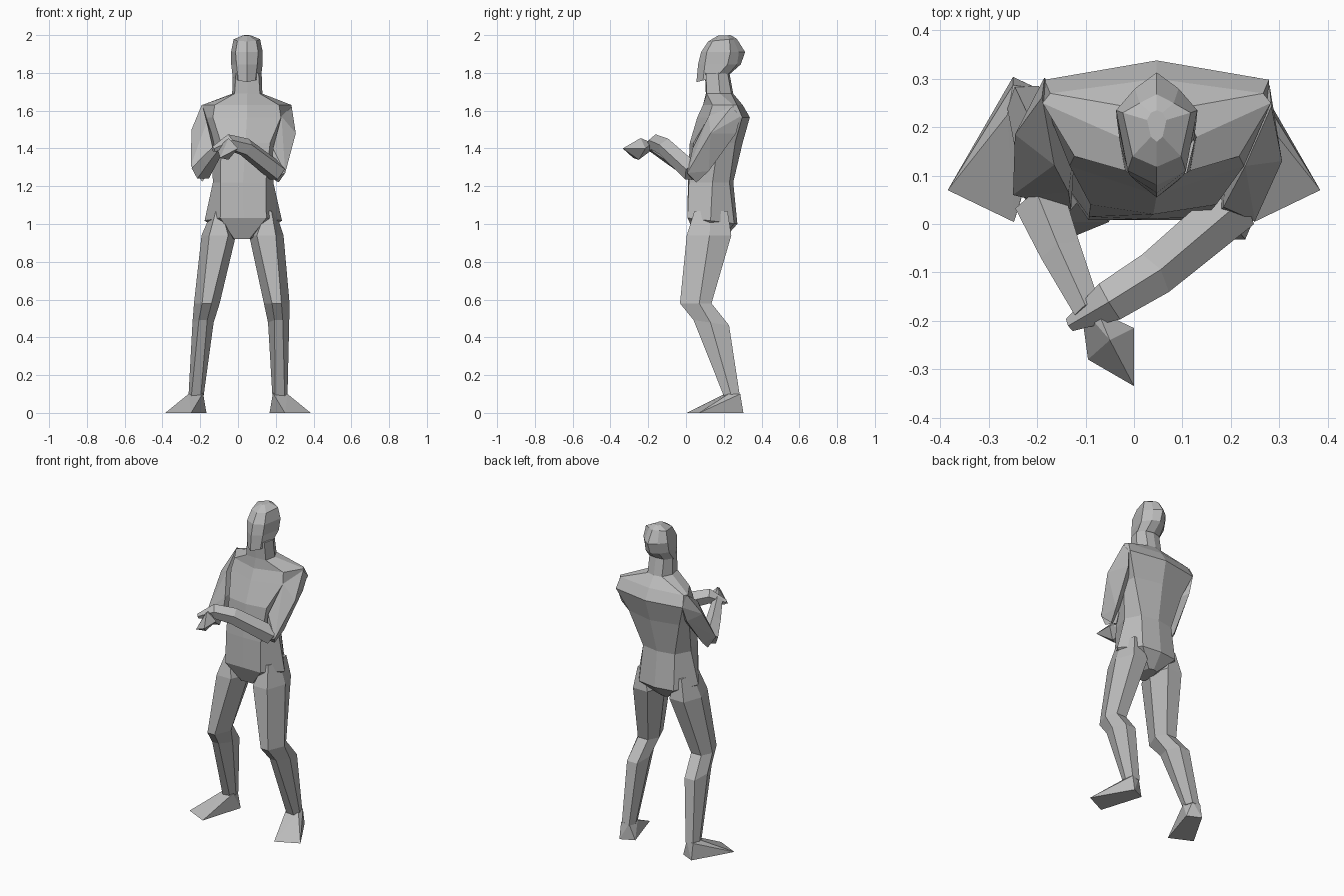
import bpy
import bmesh
from math import cos, sin, pi
from mathutils import Vector

default_cube = bpy.data.objects.get("Cube")
if default_cube:
    bpy.data.objects.remove(default_cube, do_unlink=True)

# One plain grey for the whole figure
grey = bpy.data.materials.new("plain_grey")
grey.use_nodes = True
grey.diffuse_color = (0.5, 0.5, 0.5, 1)
grey.node_tree.nodes["Principled BSDF"].inputs["Base Color"].default_value = grey.diffuse_color


def finish(bm, name):
    """Turn a bmesh into a flat shaded object."""
    bmesh.ops.recalc_face_normals(bm, faces=bm.faces[:])
    mesh = bpy.data.meshes.new(name)
    bm.to_mesh(mesh)
    bm.free()
    mesh.materials.append(grey)
    obj = bpy.data.objects.new(name, mesh)
    bpy.context.collection.objects.link(obj)
    return obj


def loft(name, rings):
    """Skin a stack of point rings and cap both ends."""
    bm = bmesh.new()
    loops = [[bm.verts.new(point) for point in ring] for ring in rings]
    count = len(loops[0])
    for low, high in zip(loops, loops[1:]):
        for i in range(count):
            j = (i + 1) % count
            bm.faces.new((low[i], low[j], high[j], high[i]))
    bm.faces.new(loops[0])
    bm.faces.new(loops[-1])
    return finish(bm, name)


def section(centre, height, half, tilt=0.0):
    """Symmetric ring from half a profile of (x, y) pairs, front to back."""
    mirrored = [(-x, y) for x, y in reversed(half) if x > 0]
    return [(centre + x, y, height + tilt * (y - 0.15)) for x, y in half + mirrored]


def tube(name, path, sides=5):
    """Faceted limb along a path of (x, y, z, radius)."""
    points = [Vector(p[:3]) for p in path]
    rings = []
    for i, point in enumerate(points):
        before = (point - points[i - 1]).normalized() if i else Vector()
        after = (points[i + 1] - point).normalized() if i + 1 < len(points) else Vector()
        turn = (before + after).to_track_quat("Y", "Z")
        angles = [2 * pi * k / sides + pi / 2 for k in range(sides)]
        rings.append([point + turn @ Vector((cos(a), 0, sin(a))) * path[i][3] for a in angles])
    return loft(name, rings)


def hull(name, points):
    """Faceted solid around a few corner points."""
    bm = bmesh.new()
    for point in points:
        bm.verts.new(point)
    result = bmesh.ops.convex_hull(bm, input=bm.verts[:])
    spare = [v for v in result["geom_interior"] if isinstance(v, bmesh.types.BMVert)]
    bmesh.ops.delete(bm, geom=spare, context="VERTS")
    return finish(bm, name)


# Torso and neck, from crotch upwards
loft("torso", [
    section(.02, .92, [(0, .06), (.04, .06), (.05, .12), (.03, .19), (0, .2)]),
    section(.028, 1.015, [(0, .008), (.122, .008), (.205, .13), (.12, .255), (0, .272)], tilt=-.12),
    section(.027, 1.22, [(0, .01), (.12, .015), (.16, .14), (.11, .23), (0, .25)]),
    section(.04, 1.43, [(0, .02), (.13, .04), (.18, .17), (.175, .26), (0, .3)]),
    section(.047, 1.565, [(0, .06), (.18, .12), (.232, .25), (.232, .298), (0, .338)]),
    section(.047, 1.63, [(0, .09), (.17, .14), (.236, .25), (.22, .27), (0, .3)]),
    section(.049, 1.69, [(0, .105), (.067, .11), (.08, .18), (.05, .24), (0, .25)]),
    section(.049, 1.8, [(0, .1), (.06, .105), (.076, .17), (.05, .22), (0, .23)]),
])

# Head, from jaw to crown
loft("head", [
    section(.047, 1.775, [(0, .055), (.045, .09), (.075, .16), (.05, .225), (0, .235)], tilt=.25),
    section(.047, 1.845, [(0, .064), (.055, .1), (.083, .22), (.045, .27), (0, .29)]),
    section(.047, 1.91, [(0, .08), (.06, .11), (.084, .235), (.045, .28), (0, .313)]),
    section(.047, 1.97, [(0, .118), (.05, .14), (.07, .23), (.035, .25), (0, .268)], tilt=.1),
    section(.047, 1.997, [(0, .17), (.012, .18), (.02, .215), (.012, .23), (0, .235)], tilt=.03),
])

# Legs and feet, splayed to both sides
for side, label in ((1, "left"), (-1, "right")):
    loft(label + "_leg", [
        section(.03 + side * .132, 1.07, [(.015, .045), (.035, .13), (.02, .22)]),
        section(.024 + side * .126, .94, [(.05, .004), (.091, .125), (.05, .24)]),
        section(.02 + side * .185, .58, [(.025, -.032), (.068, .07), (.035, .135)]),
        section(.015 + side * .2, .475, [(.022, .04), (.056, .13), (.035, .228)], tilt=-.15),
        section(side * .222, .09, [(.025, .2), (.04, .24), (.025, .285)]),
    ])
    hull(label + "_foot", [(side * x, y, z) for x, y, z in (
        (.385, .07, 0), (.248, .004, 0), (.25, .304, 0), (.167, .265, 0),
        (.262, .225, .1), (.185, .215, .105), (.25, .287, .1), (.2, .28, .1))])

# Upper arms, from the shoulder corners down to the elbows
hull("left_upper_arm", [
    (.284, .243, 1.622), (.28, .288, 1.57), (.306, .13, 1.48), (.23, .12, 1.57),
    (.265, .265, 1.48), (.19, .19, 1.43), (.25, .006, 1.27), (.215, .055, 1.22),
    (.235, .12, 1.28), (.175, .025, 1.245), (.185, .035, 1.4)])
hull("right_upper_arm", [
    (-.19, .262, 1.635), (-.185, .303, 1.57), (-.246, .185, 1.5), (-.165, .122, 1.54),
    (-.19, .265, 1.47), (-.12, .19, 1.43), (-.25, .06, 1.31), (-.19, .055, 1.225),
    (-.2, .12, 1.28), (-.13, .03, 1.29), (-.135, .065, 1.41)])

# Forearms folded in front, the left one crossing over the right wrist
tube("left_forearm", [
    (.207, .035, 1.275, .056), (.04, -.105, 1.405, .05),
    (-.05, -.16, 1.43, .045), (-.132, -.208, 1.395, .015)])
tube("right_forearm", [
    (-.193, .045, 1.28, .056), (-.15, -.06, 1.34, .045), (-.095, -.18, 1.41, .03)])
hull("right_hand", [
    (-.11, -.17, 1.4), (-.075, -.18, 1.43), (-.095, -.28, 1.35), (0, -.215, 1.4),
    (-.05, -.24, 1.455), (-.05, -.25, 1.34), (0, -.335, 1.4)])
